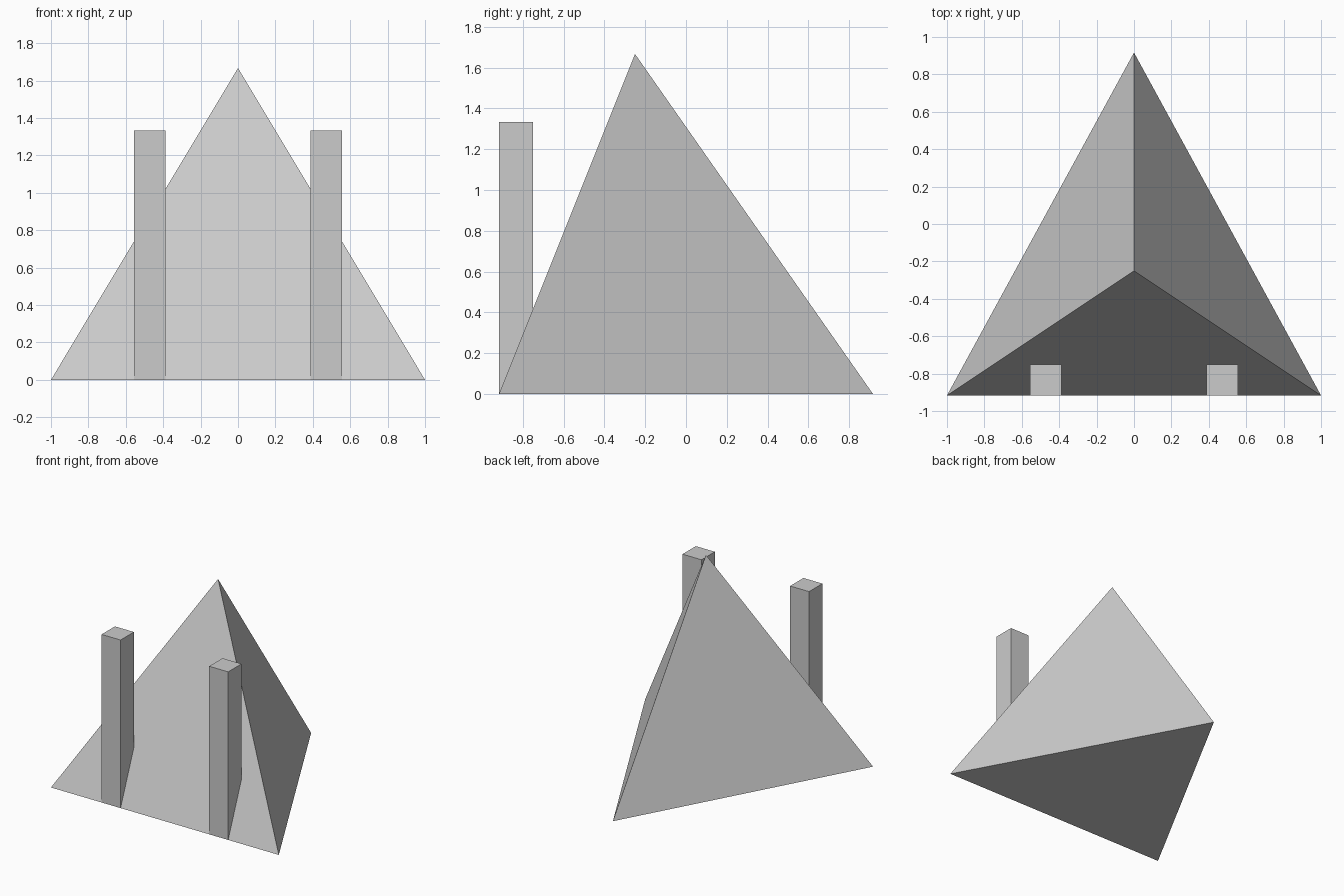
import bpy
import bmesh
from mathutils import Matrix, Vector

if "Cube" in bpy.data.objects:
    bpy.data.objects.remove(bpy.data.objects["Cube"])


def add_object(name, bm):
    bmesh.ops.recalc_face_normals(bm, faces=bm.faces)
    mesh = bpy.data.meshes.new(name)
    bm.to_mesh(mesh)
    bm.free()
    obj = bpy.data.objects.new(name, mesh)
    bpy.context.collection.objects.link(obj)
    return obj


FRONT, BACK = -0.9167, 0.9167

# Three-sided pyramid with its apex shifted toward the front
bm = bmesh.new()
base = [bm.verts.new(p) for p in ((-1, FRONT, 0), (1, FRONT, 0), (0, BACK, 0))]
apex = bm.verts.new((0, -0.25, 1.6667))
bm.faces.new(base)
for i in range(3):
    bm.faces.new((base[i], base[(i + 1) % 3], apex))
add_object("pyramid", bm)

# Pair of square pillars standing on the front edge
width, height = 0.1667, 1.3333
for side, label in ((-1, "left"), (1, "right")):
    bm = bmesh.new()
    centre = Vector((side * 0.4722, FRONT + width / 2, height / 2))
    bmesh.ops.create_cube(
        bm, size=1,
        matrix=Matrix.Translation(centre) @ Matrix.Diagonal((width, width, height, 1)))
    add_object(label + "_pillar", bm)
